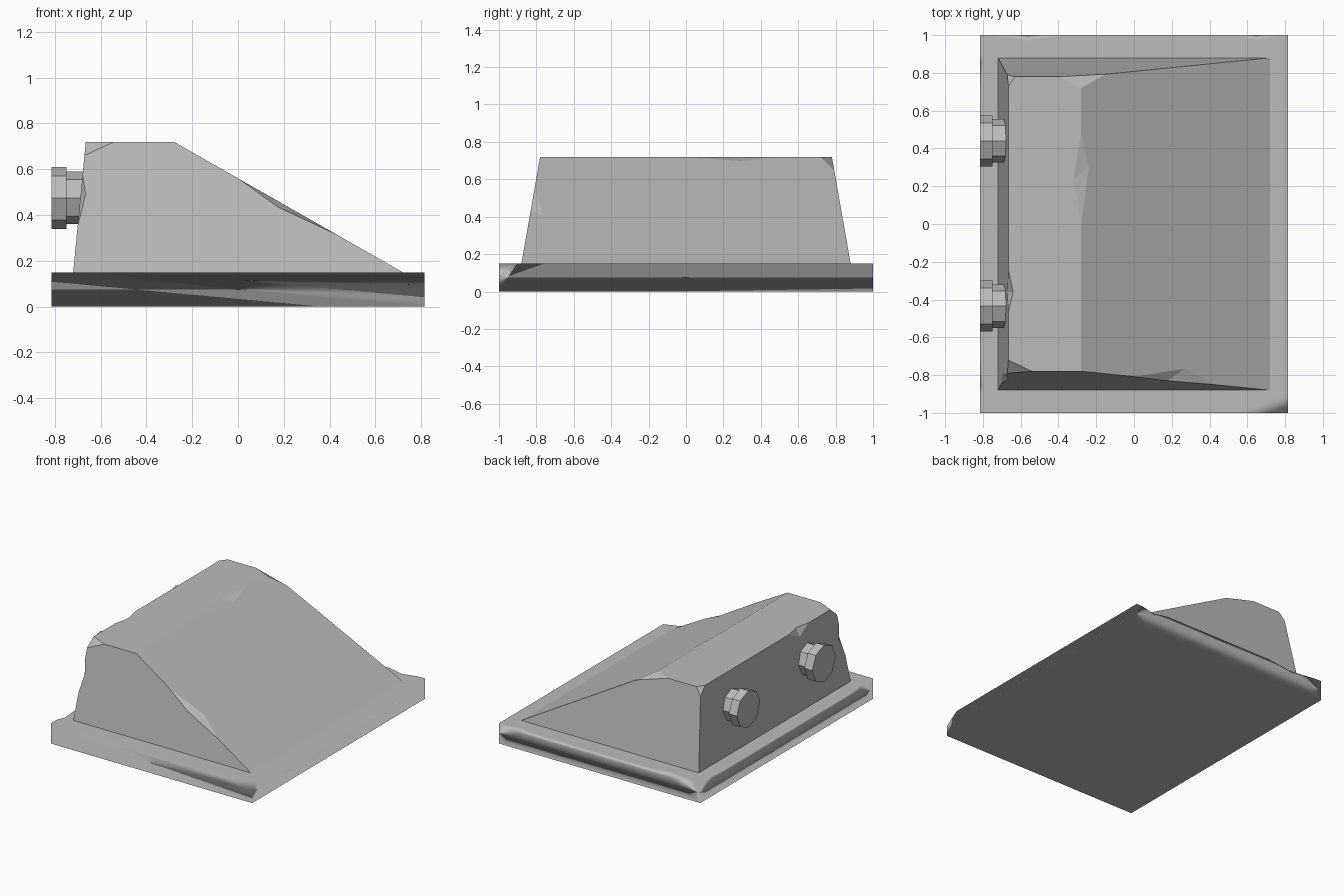
import bpy, bmesh, math
from mathutils import Matrix, Vector

cube = bpy.data.objects.get("Cube")
if cube:
    bpy.data.objects.remove(cube)

stone = bpy.data.materials.new("stone grey")
stone.use_nodes = True
GREY = (0.5, 0.5, 0.5, 1)
stone.diffuse_color = GREY
stone.node_tree.nodes["Principled BSDF"].inputs["Base Color"].default_value = GREY


def finish(bm, name):
    bmesh.ops.recalc_face_normals(bm, faces=bm.faces)
    mesh = bpy.data.meshes.new(name)
    bm.to_mesh(mesh)
    bm.free()
    obj = bpy.data.objects.new(name, mesh)
    mesh.materials.append(stone)
    bpy.context.collection.objects.link(obj)
    return obj


def hull(bm, points):
    verts = [bm.verts.new(p) for p in points]
    bmesh.ops.convex_hull(bm, input=verts)


def apply_modifiers(obj):
    bpy.context.view_layer.update()
    graph = bpy.context.evaluated_depsgraph_get()
    mesh = bpy.data.meshes.new_from_object(obj.evaluated_get(graph))
    obj.modifiers.clear()
    obj.data = mesh


def chip(obj, chips):
    """Knock chips out: each is surface points plus one point outside."""
    bm = bmesh.new()
    for points in chips:
        hull(bm, points)
    cutter = finish(bm, "chip_cutter")
    cutter.hide_render = True
    mod = obj.modifiers.new("chips", 'BOOLEAN')
    mod.object = cutter
    mod.operation = 'DIFFERENCE'
    mod.solver = 'EXACT'
    apply_modifiers(obj)
    bpy.data.objects.remove(cutter)


# Base slab, with soft normals running over its rim
bm = bmesh.new()
bmesh.ops.create_cube(bm, size=1, matrix=Matrix.Translation((0, 0, 0.075))
                      @ Matrix.Diagonal((1.63, 2, 0.15, 1)))
base = finish(bm, "base_slab")
base_chips = [[(0.53, -1, 0.15), (0.815, -1, 0.08), (0.815, -0.9, 0.15), (0.9, -1.1, 0.2)]]
for x0, x1 in ((-0.77, -0.36), (0.54, 0.76)):
    mid = (x0 + x1) / 2
    base_chips.append([(x0, 1, 0.15), (x1, 1, 0.15), (mid, 0.97, 0.15),
                       (mid, 1, 0.12), (mid, 1.05, 0.2)])
for side in (-1, 1):
    base_chips.append([(-0.815, side * 0.6, 0.15), (-0.815, side * 0.93, 0.15),
                       (-0.79, side * 0.88, 0.15), (-0.815, side * 0.85, 0.12),
                       (-0.86, side * 0.8, 0.2)])
chip(base, base_chips)
for poly in base.data.polygons:
    poly.use_smooth = True
weighted = base.modifiers.new("soft rim", 'WEIGHTED_NORMAL')
weighted.weight = 100

# Sloped wedge body
bm = bmesh.new()
hull(bm, [(x, s * y, z) for s in (-1, 1) for x, y, z in
          ((-0.72, 0.88, 0.15), (0.72, 0.88, 0.15),
           (-0.665, 0.78, 0.72), (-0.28, 0.78, 0.72))])
bmesh.ops.dissolve_limit(bm, angle_limit=0.01, verts=bm.verts, edges=bm.edges)
body = finish(bm, "wedge_body")
chip(body, [
    # Top corners beside the bolted face
    [(-0.54, -0.78, 0.72), (-0.665, -0.72, 0.72), (-0.671, -0.791, 0.66), (-0.72, -0.85, 0.8)],
    [(-0.63, 0.78, 0.72), (-0.665, 0.73, 0.72), (-0.671, 0.791, 0.66), (-0.72, 0.85, 0.8)],
    # Front edge of the slope
    [(0, -0.808, 0.56), (0.43, -0.851, 0.315), (0.27, -0.765, 0.406),
     (0.175, -0.83, 0.435), (0.25, -0.9, 0.5)],
    # Back end of the ridge
    [(-0.4, 0.78, 0.72), (-0.15, 0.793, 0.646), (-0.28, 0.72, 0.72),
     (-0.28, 0.783, 0.7), (-0.25, 0.85, 0.8)],
    # Shallow dent along the ridge
    [(-0.28, 0, 0.72), (-0.28, 0.48, 0.72), (-0.32, 0.24, 0.72),
     (-0.24, 0.3, 0.697), (-0.25, 0.25, 0.78)],
    # Top edge above a bolt
    [(-0.665, -0.24, 0.72), (-0.665, -0.47, 0.72), (-0.64, -0.36, 0.72),
     (-0.671, -0.36, 0.66), (-0.72, -0.36, 0.78)],
    # Front upright corner
    [(-0.679, -0.805, 0.58), (-0.701, -0.845, 0.35), (-0.665, -0.82, 0.49),
     (-0.69, -0.79, 0.46), (-0.74, -0.88, 0.46)],
])

# Two eight-sided bolts: a collar against the body and a wider head
for label, y in (("front", -0.435), ("back", 0.44)):
    for part, radius, x0, x1 in (("collar", 0.115, -0.76, -0.67), ("head", 0.135, -0.815, -0.75)):
        bm = bmesh.new()
        bmesh.ops.create_cone(bm, cap_ends=True, segments=8, radius1=radius, radius2=radius,
                              depth=x1 - x0,
                              matrix=Matrix.Translation(((x0 + x1) / 2, y, 0.475))
                              @ Matrix.Rotation(math.pi / 2, 4, 'Y'))
        finish(bm, f"{label}_bolt_{part}")
